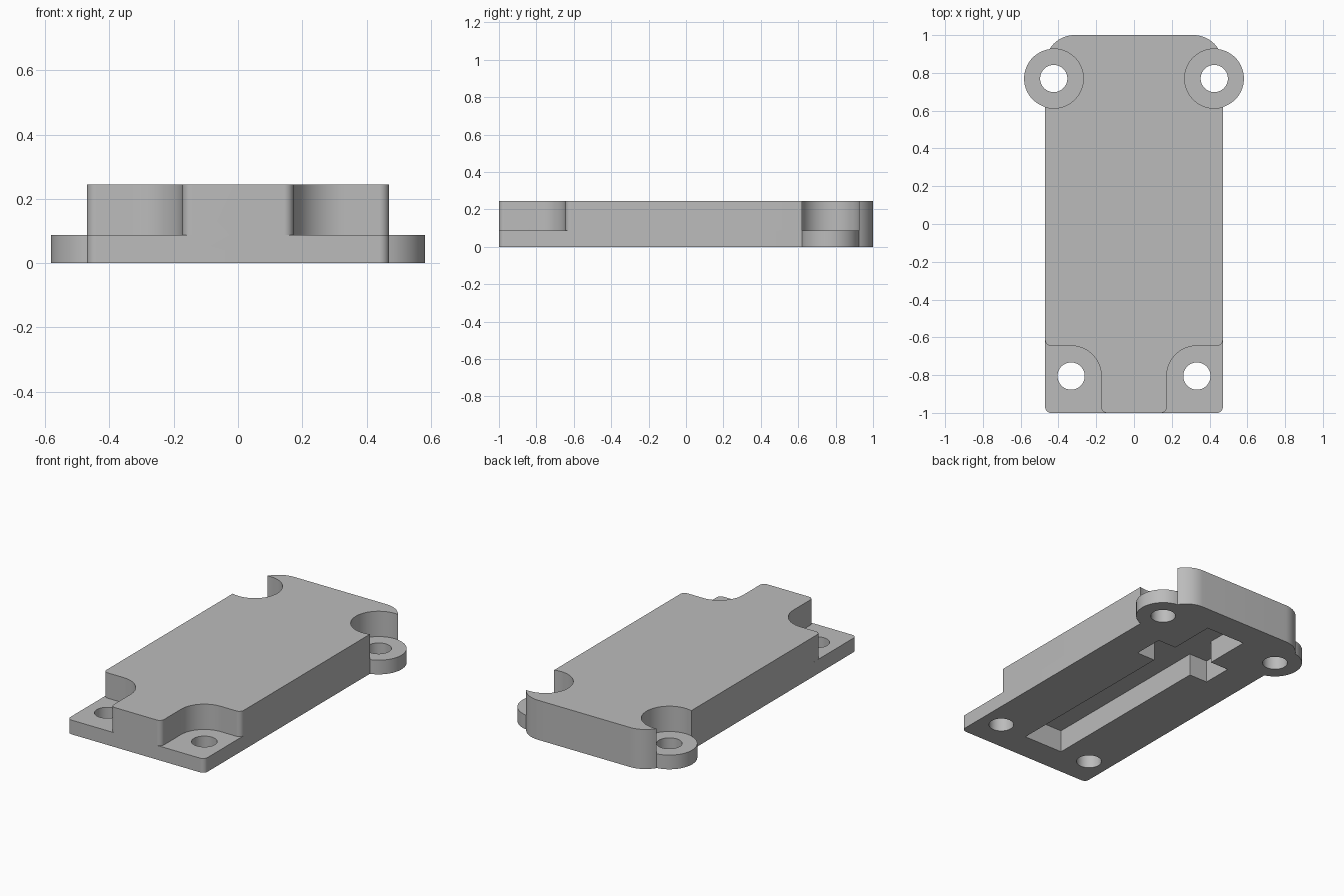
import bpy, bmesh, math

if "Cube" in bpy.data.objects:
    bpy.data.objects.remove(bpy.data.objects["Cube"], do_unlink=True)

# Main dimensions
LEDGE, TOP, POCKET = 0.088, 0.245, 0.14
SIDE, FILLET, HOLE = 0.47, 0.03, 0.072
FRONT_HOLE, RELIEF = (0.333, -0.805), 0.16
LUG, LUG_R = (0.425, 0.77), 0.157
LUG_START, LUG_END = -73.3, 81.8

grey = bpy.data.materials.new("plain grey")
grey.use_nodes = True
grey.diffuse_color = (0.5, 0.5, 0.5, 1)
grey.node_tree.nodes["Principled BSDF"].inputs["Base Color"].default_value = (0.5, 0.5, 0.5, 1)


def arc(center, radius, start, end):
    """Points along an arc, angles in degrees."""
    steps = max(2, round(abs(end - start) / 5))
    angles = [math.radians(start + (end - start) * i / steps) for i in range(steps + 1)]
    return [(center[0] + radius * math.cos(a), center[1] + radius * math.sin(a)) for a in angles]


def mirrored(half):
    """Close a right-hand half outline with its mirror image."""
    return half + [(-x, y) for x, y in reversed(half)]


def prism(name, outline, bottom, top):
    bm = bmesh.new()
    face = bm.faces.new([bm.verts.new((x, y, bottom)) for x, y in outline])
    result = bmesh.ops.extrude_face_region(bm, geom=[face], use_keep_orig=True)
    for v in result["geom"]:
        if isinstance(v, bmesh.types.BMVert):
            v.co.z = top
    bmesh.ops.recalc_face_normals(bm, faces=bm.faces)
    mesh = bpy.data.meshes.new(name)
    bm.to_mesh(mesh)
    bm.free()
    mesh.materials.append(grey)
    obj = bpy.data.objects.new(name, mesh)
    bpy.context.collection.objects.link(obj)
    return obj


def combine(target, tool, operation):
    """Apply a boolean and discard the tool object."""
    mod = target.modifiers.new(operation, "BOOLEAN")
    mod.operation, mod.object, mod.solver = operation, tool, "EXACT"
    bpy.context.view_layer.objects.active = target
    bpy.ops.object.modifier_apply(modifier=mod.name)
    bpy.data.objects.remove(tool, do_unlink=True)


rear_corner = arc((0.315, 0.845), 0.155, 35, 90)

# Base plate with rounded front corners and two round lugs
plate_half = (arc((SIDE - FILLET, -1 + FILLET), FILLET, -90, 0)
              + arc(LUG, LUG_R, LUG_START, LUG_END) + rear_corner)
housing = prism("housing", mirrored(plate_half), 0, LEDGE)

# Screw holes through the plate
for x, y in (FRONT_HOLE, LUG):
    for side in (1, -1):
        circle = arc((side * x, y), HOLE, 0, 360)[:-1]
        combine(housing, prism("screw_hole", circle, -0.1, 0.2), "DIFFERENCE")

# Raised block, relieved around each screw hole
wall = FRONT_HOLE[0] - RELIEF
shelf = FRONT_HOLE[1] + RELIEF
block_half = (arc((wall - FILLET, -1 + FILLET), FILLET, -90, 0)
              + arc(FRONT_HOLE, RELIEF, 180, 90)
              + arc((SIDE - FILLET, shelf + FILLET), FILLET, -90, 0)
              + arc(LUG, LUG_R, LUG_START, LUG_END - 360) + rear_corner)
combine(housing, prism("raised_block", mirrored(block_half), LEDGE, TOP), "UNION")

# Cross-shaped pocket in the underside
pocket_half = [(0.135, -0.822), (0.135, 0.345), (0.262, 0.345),
               (0.262, 0.535), (0.135, 0.535), (0.135, 0.828)]
combine(housing, prism("pocket", mirrored(pocket_half), -0.1, POCKET), "DIFFERENCE")

# Smooth curved walls, keep edges crisp
bpy.ops.object.select_all(action="DESELECT")
housing.select_set(True)
bpy.context.view_layer.objects.active = housing
bpy.ops.object.shade_smooth_by_angle(angle=math.radians(25))
